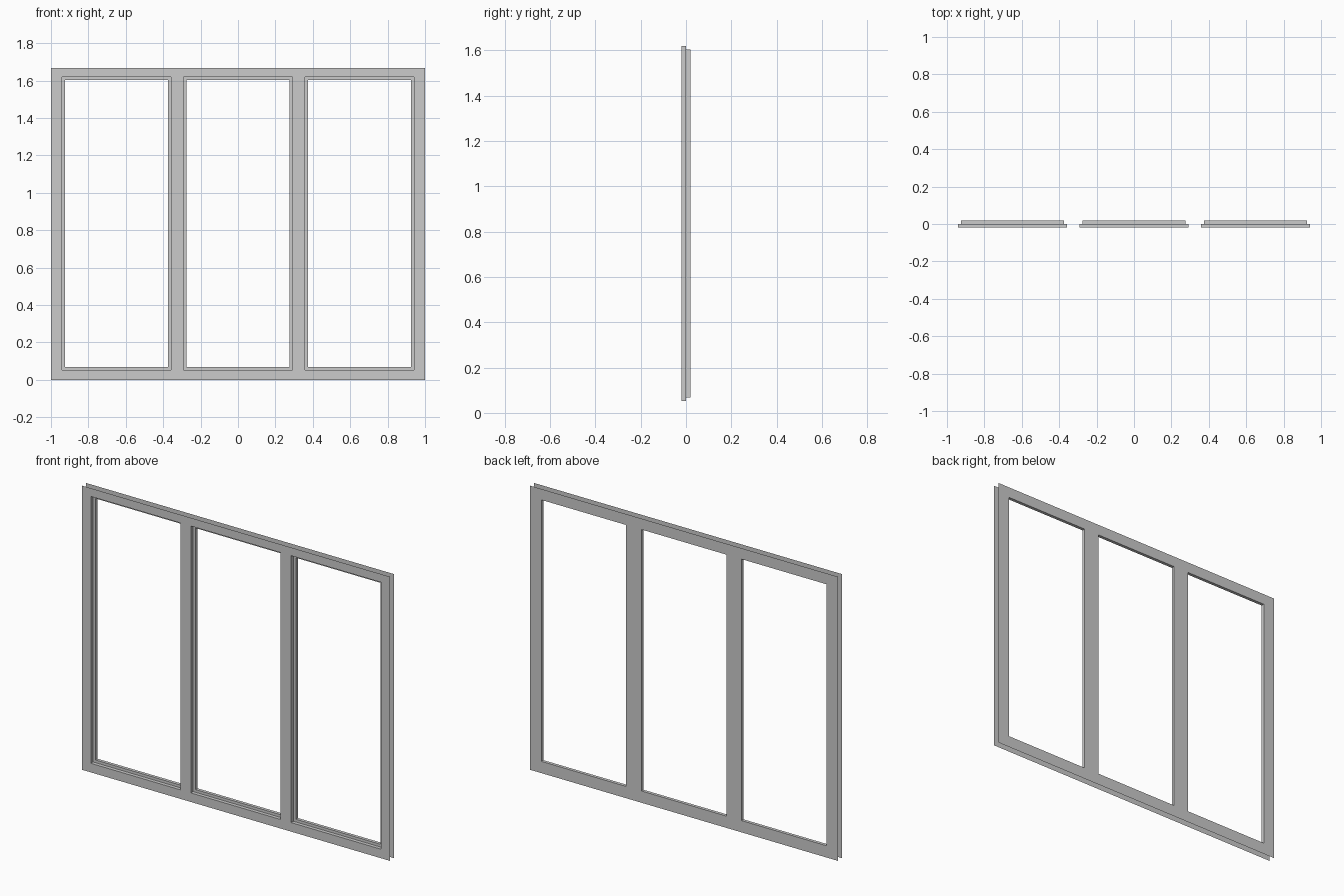
import bpy, bmesh

if "Cube" in bpy.data.objects:
    bpy.data.objects.remove(bpy.data.objects["Cube"])

W, H = 1.0, 1.668            # half width, height
FRONT, MID, BACK = -0.02, 0.001, 0.02
STEP = 0.016                 # rebate width
Z0, Z1 = 0.053, 1.62         # opening bottom / top
OPENINGS = [(-0.942, -0.359), (-0.2915, 0.2915), (0.359, 0.942)]


def finish(name, bm):
    bmesh.ops.remove_doubles(bm, verts=bm.verts, dist=1e-5)
    mesh = bpy.data.meshes.new(name)
    bm.to_mesh(mesh)
    bm.free()
    obj = bpy.data.objects.new(name, mesh)
    bpy.context.collection.objects.link(obj)
    return obj


def quad(bm, *pts):
    bm.faces.new([bm.verts.new(p) for p in pts])


def frame_sheet(name, y, inset, facing_front):
    """Flat sheet with three rectangular openings, made from grid cells."""
    bm = bmesh.new()
    xs = [-W] + [x for a, b in OPENINGS for x in (a + inset, b - inset)] + [W]
    zs = [0, Z0 + inset, Z1 - inset, H]
    for i in range(len(xs) - 1):
        for k in range(3):
            if i % 2 == 1 and k == 1:
                continue     # glass opening
            a, b, c, d = xs[i], xs[i + 1], zs[k], zs[k + 1]
            pts = [(a, y, c), (b, y, c), (b, y, d), (a, y, d)]
            quad(bm, *(pts if facing_front else pts[::-1]))
    return finish(name, bm)


def opening_reveal(name, a, b):
    """Stepped lining of one opening, from the front sheet to the back sheet."""
    bm = bmesh.new()
    profile = [(FRONT, 0), (MID, 0), (MID, STEP), (BACK, STEP)]
    loops = []
    for y, s in profile:
        loops.append([(a + s, y, Z0 + s), (b - s, y, Z0 + s),
                      (b - s, y, Z1 - s), (a + s, y, Z1 - s)])
    for p, q in zip(loops, loops[1:]):
        for i in range(4):
            j = (i + 1) % 4
            quad(bm, p[i], p[j], q[j], q[i])
    return finish(name, bm)


# front and back faces of the frame; the outer edge is left open
frame_sheet("frame_front", FRONT, 0, True)
frame_sheet("frame_back", BACK, STEP, False)

# rebated linings of the three openings
for side, (a, b) in zip(("left", "middle", "right"), OPENINGS):
    opening_reveal("reveal_" + side, a, b)
